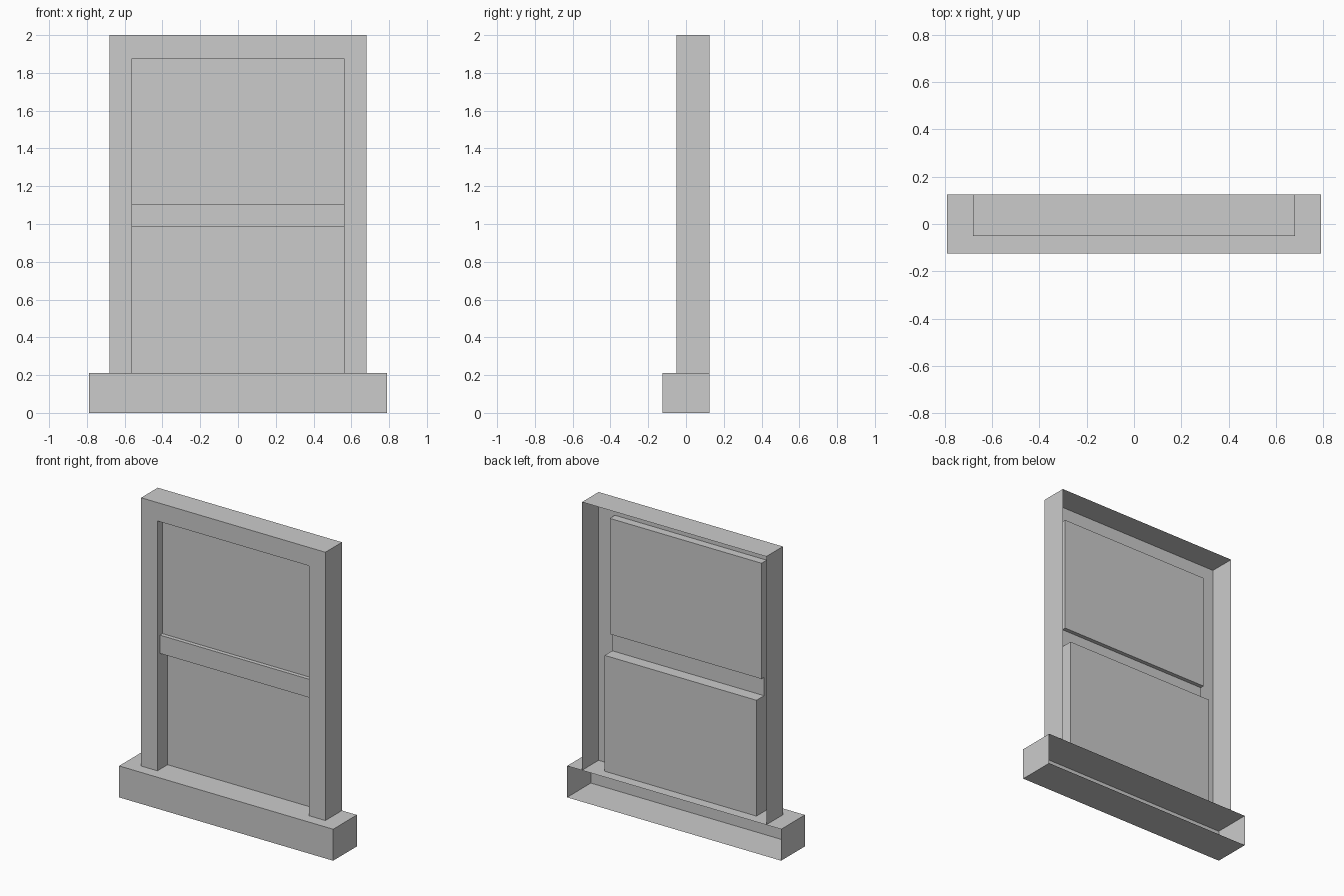
import bpy

if "Cube" in bpy.data.objects:
    bpy.data.objects.remove(bpy.data.objects["Cube"])

BACK, FRONT = 0.125, -0.05      # casing depth range
SILL_TOP, TOP = 0.21, 2.0
OUTER, INNER, HEAD = 0.68, 0.56, 1.877


def make(name, verts, faces):
    mesh = bpy.data.meshes.new(name)
    mesh.from_pydata(verts, [], faces)
    mesh.update()
    obj = bpy.data.objects.new(name, mesh)
    bpy.context.collection.objects.link(obj)
    return obj


def extrude_x(name, profile, half, open_edges, flip=False):
    """Extrude a (y, z) loop across x with end caps, leaving some edges open."""
    n = len(profile)
    verts = [(x, y, z) for x in (-half, half) for y, z in profile]
    faces = [tuple(range(n))[::-1], tuple(range(n, 2 * n))]
    for i in range(n):
        j = (i + 1) % n
        if i not in open_edges:
            faces.append((i, j, n + j, n + i))
    if flip:
        faces = [f[::-1] for f in faces]
    return make(name, verts, faces)


# Sill: box with an open back
extrude_x("sill",
          [(BACK, 0), (BACK, SILL_TOP), (-0.125, SILL_TOP), (-0.125, 0)][::-1],
          0.79, open_edges={2})

# Casing: outer back, outer front, inner front edge swept round a U path
stations = [(-1, False), (-1, True), (1, True), (1, False)]
verts, faces = [], []
for side, upper in stations:
    zo, zi = (TOP, HEAD) if upper else (SILL_TOP, SILL_TOP)
    verts += [(side * OUTER, BACK, zo), (side * OUTER, FRONT, zo),
              (side * INNER, FRONT, zi)]
for s in range(3):
    for k in range(2):
        a = s * 3 + k
        faces.append((a, a + 3, a + 4, a + 1))
make("casing", verts, [f[::-1] for f in faces])

# Sashes: stepped recess with upper pane, meeting rail and deeper lower pane
UPPER, RAIL, LOWER = 0.004, -0.023, 0.057
recess = [(FRONT, HEAD), (UPPER, HEAD), (UPPER, 1.105), (RAIL, 1.105),
          (RAIL, 0.983), (LOWER, 0.983), (LOWER, SILL_TOP), (FRONT, SILL_TOP)]
extrude_x("sash_recess", recess[::-1], INNER, open_edges={0, 7}, flip=True)
